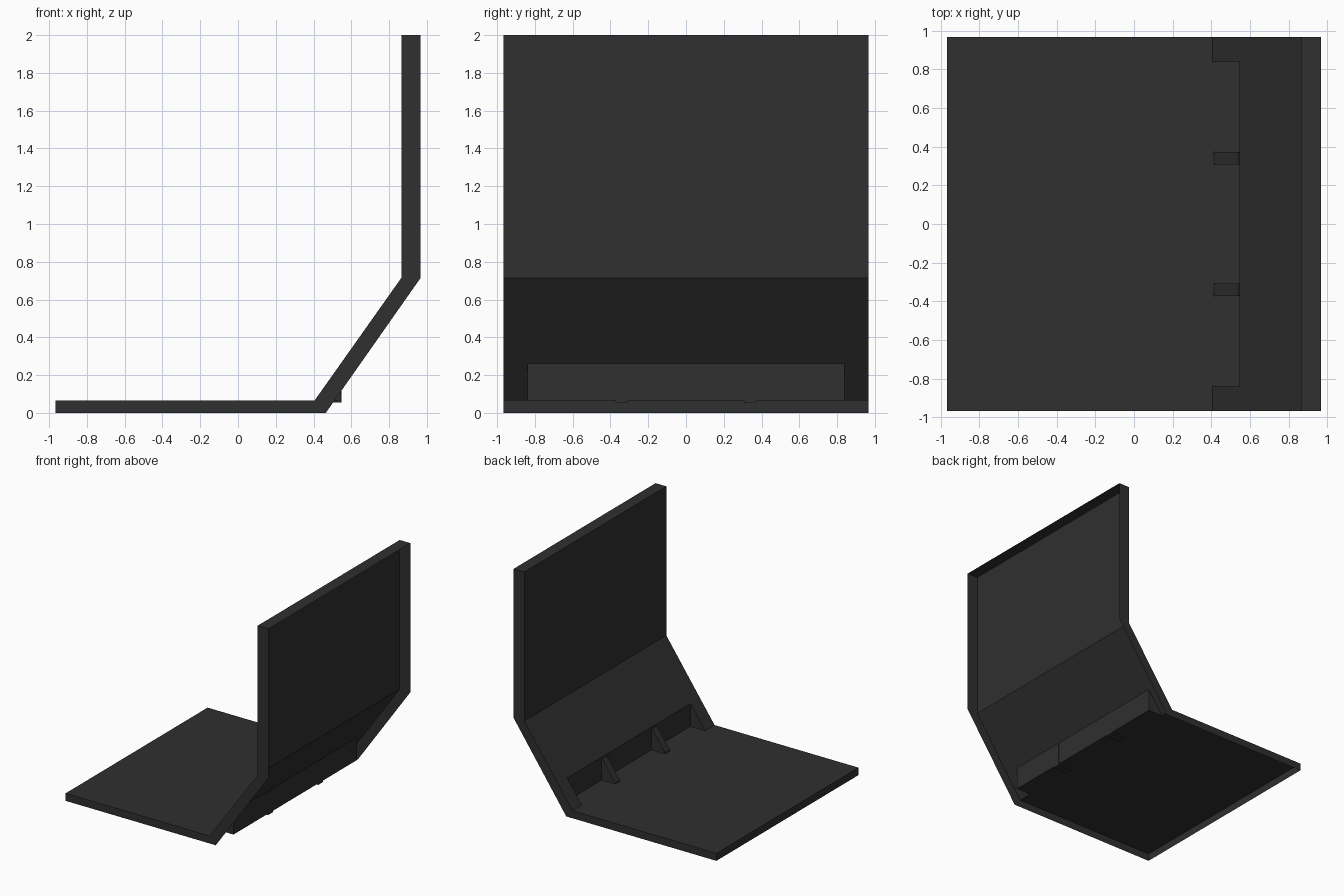
import bpy, bmesh

if "Cube" in bpy.data.objects:
    bpy.data.objects.remove(bpy.data.objects["Cube"])

mat = bpy.data.materials.new("charcoal")
mat.diffuse_color = (0.029, 0.029, 0.029, 1)
mat.use_nodes = True
mat.node_tree.nodes["Principled BSDF"].inputs["Base Color"].default_value = mat.diffuse_color

W = 0.967            # half width
N = 0.84             # half width of the pocket in the slope
A = (0.405, 0.065)   # foot of slope
M = (0.545, 0.262)   # top of pocket
B = (0.865, 0.715)   # top of slope
F = (0.545, 0.065)   # back corner of pocket floor


def make(name, faces):
    """Build an object from lists of corner points."""
    bm = bmesh.new()
    for f in faces:
        bm.faces.new([bm.verts.new(p) for p in f])
    bmesh.ops.remove_doubles(bm, verts=bm.verts, dist=1e-5)
    me = bpy.data.meshes.new(name)
    bm.to_mesh(me)
    bm.free()
    me.materials.append(mat)
    ob = bpy.data.objects.new(name, me)
    bpy.context.collection.objects.link(ob)
    return ob


def strip(p, q, y0, y1):
    """Face spanning profile points p to q; its front is on the left of p->q."""
    return [(p[0], y0, p[1]), (q[0], y0, q[1]), (q[0], y1, q[1]), (p[0], y1, p[1])]


def wall(profile, y, flip=False):
    pts = [(x, y, z) for x, z in profile]
    return pts[::-1] if flip else pts


# inner skin, open at the back: base, slope with pocket opening, upright
make("base_top", [strip((-W, 0.065), A, -W, W)])
make("slope", [strip(M, B, -W, W), strip(A, M, -W, -N), strip(A, M, N, W)])
make("upright", [strip(B, (0.865, 2), -W, W)])

# rim: side walls and end strips
side = [(-W, 0), (0.465, 0), (W, 0.715), (W, 2), (0.865, 2), B, A, (-W, 0.065)]
make("rim", [wall(side, -W), wall(side, W, True),
             strip((0.865, 2), (W, 2), -W, W),
             strip((-W, 0), (-W, 0.065), -W, W)])

# pocket: floor, back plate and cheeks
tri = [A, F, M]
make("pocket", [strip(A, F, -N, N), strip(F, M, -N, N),
                wall(tri, -N, True), wall(tri, N)])

# two wedge ribs poking slightly through the pocket
rib = [(0.415, 0.055), (0.548, 0.055), (0.548, 0.25), (0.538, 0.25), (0.415, 0.075)]
for i, y in enumerate((-0.34, 0.34)):
    a, b = y - 0.032, y + 0.032
    edges = [strip(q, p, a, b) for p, q in zip(rib, rib[1:] + rib[:1])]
    make(f"rib_{i + 1}", [wall(rib, a), wall(rib, b, True)] + [f[:] for f in edges])

# make every rib a cleanly oriented solid
for ob in bpy.data.objects:
    if ob.name.startswith("rib_"):
        bm = bmesh.new()
        bm.from_mesh(ob.data)
        bmesh.ops.recalc_face_normals(bm, faces=bm.faces)
        bm.to_mesh(ob.data)
        bm.free()
